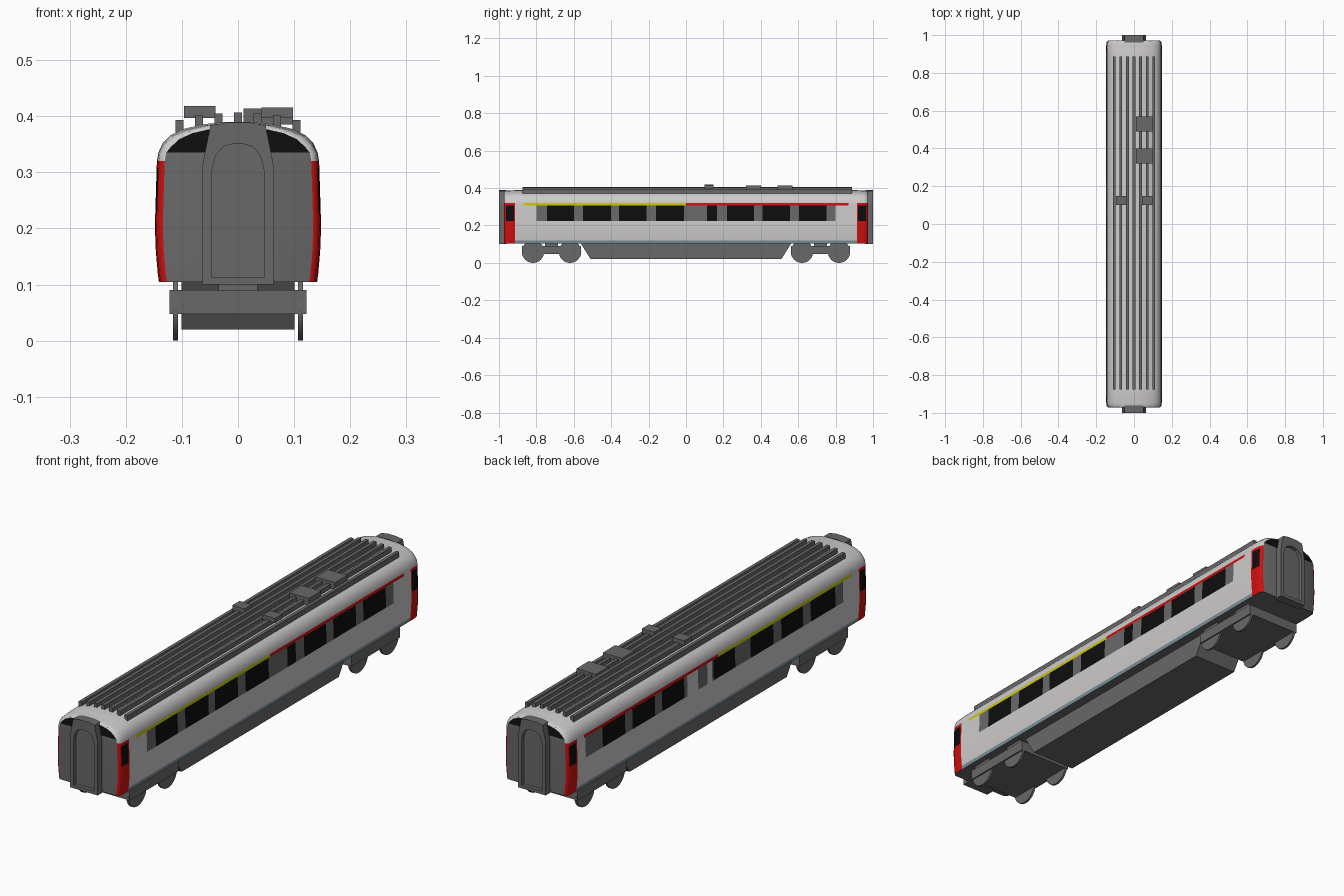
import bpy, bmesh, math

if "Cube" in bpy.data.objects:
    bpy.data.objects.remove(bpy.data.objects["Cube"])

COLOURS = {
    "light_paint": (0.62, 0.60, 0.60), "grey": (0.14, 0.14, 0.14),
    "black_glass": (0.004, 0.004, 0.004), "red": (0.62, 0.005, 0.005),
    "yellow": (0.58, 0.58, 0.002), "blue_grey": (0.20, 0.28, 0.33),
}
NAMES = list(COLOURS)
MATS = []
for n, c in COLOURS.items():
    m = bpy.data.materials.new(n)
    m.diffuse_color = (*c, 1)
    m.use_nodes = True
    m.node_tree.nodes["Principled BSDF"].inputs["Base Color"].default_value = m.diffuse_color
    MATS.append(m)
LIGHT, GREY, BLACK, RED, YELLOW, BLUE = range(6)


def finish(name, bm, mats, smooth=False):
    bmesh.ops.recalc_face_normals(bm, faces=bm.faces)
    me = bpy.data.meshes.new(name)
    bm.to_mesh(me)
    bm.free()
    for i in mats:
        me.materials.append(MATS[i])
    ob = bpy.data.objects.new(name, me)
    bpy.context.collection.objects.link(ob)
    if smooth:
        bpy.context.view_layer.objects.active = ob
        ob.select_set(True)
        bpy.ops.object.shade_smooth_by_angle(angle=math.radians(30))
        ob.select_set(False)
    return ob


def box(name, x, y, z, mat=GREY, taper=0.0):
    """Box from ranges; taper shortens the bottom at both y ends."""
    bm = bmesh.new()
    bmesh.ops.create_cube(bm, size=1)
    for v in bm.verts:
        low = v.co.z < 0
        s = 1 if v.co.y > 0 else -1
        v.co = (x[v.co.x > 0], y[v.co.y > 0] - (s * taper if low else 0), z[v.co.z > 0])
    return finish(name, bm, [mat])


def inside(v, spans):
    return any(a < v < b for a, b in spans)


# Body shell: half profile lofted along y, painted by position
HALF = [(0.141, 0.105), (0.143, 0.12), (0.1465, 0.16), (0.148, 0.20), (0.1475, 0.225),
        (0.145, 0.308), (0.1445, 0.32), (0.142, 0.335), (0.134, 0.353), (0.119, 0.367),
        (0.095, 0.378), (0.060, 0.386), (0.025, 0.3895)]
PROFILE = [(-x, z) for x, z in HALF] + [(x, z) for x, z in reversed(HALF)]
RIGHT_GLASS = [(-0.743, -0.60), (-0.551, -0.40), (-0.358, -0.21), (-0.16, -0.01),
               (0.112, 0.166), (0.22, 0.364), (0.41, 0.556), (0.604, 0.75)]
LEFT_GLASS = [(-0.76, -0.60), (-0.55, -0.41), (-0.358, -0.21), (-0.11, 0.03),
              (0.22, 0.364), (0.41, 0.556), (0.604, 0.75)]
RIGHT_BAND = [(-0.80, 0.80)]
LEFT_BAND = [(-0.81, 0.04), (0.07, 0.13), (0.20, 0.86)]
# end rounding: |y| -> (inset in x, drop of the roof)
ENDS = {0.972: (0.014, 0.008), 0.969: (0.008, 0.005), 0.962: (0.003, 0.003),
        0.945: (0.001, 0.002), 0.92: (0, 0.001), 0.914: (0, 0), 0.87: (0, 0)}
stations = {s * y for y in ENDS for s in (-1, 1)} | {0.0}
for spans in (RIGHT_GLASS, LEFT_GLASS, RIGHT_BAND, LEFT_BAND):
    for a, b in spans:
        stations |= {a, b}
stations = sorted(stations)


def paint(x, y, z):
    ay = abs(y)
    if z > 0.32:
        return LIGHT
    window = 0.225 < z < 0.308
    if ay > 0.914:
        return BLACK if window and 0.92 < ay < 0.962 else RED
    if z < 0.12:
        return BLUE
    if z > 0.308 and ay < 0.87:
        return YELLOW if y < 0 else RED
    if window:
        if inside(y, RIGHT_GLASS if x > 0 else LEFT_GLASS):
            return BLACK
        if inside(y, RIGHT_BAND if x > 0 else LEFT_BAND):
            return GREY
    return LIGHT


bm = bmesh.new()
rings = []
for y in stations:
    dx, dz = ENDS.get(abs(y), (0, 0))
    rings.append([bm.verts.new((x - math.copysign(min(dx, abs(x) * 0.3), x), y,
                                z - (dz if z > 0.34 else 0))) for x, z in PROFILE])
n = len(PROFILE)
for r0, r1 in zip(rings, rings[1:]):
    for i in range(n):
        j = (i + 1) % n
        f = bm.faces.new((r0[i], r0[j], r1[j], r1[i]))
        c = f.calc_center_median()
        f.material_index = GREY if j == 0 else paint(*c)
# End walls: grey below, dark glass above
for r in (rings[0], rings[-1]):
    for i in range(len(HALF) - 1):
        f = bm.faces.new((r[i], r[i + 1], r[n - 2 - i], r[n - 1 - i]))
        f.material_index = BLACK if f.calc_center_median().z > 0.335 else GREY
finish("body_shell", bm, range(6), smooth=True)

# Gangways with arched recess at both ends
OUTER = [(0.063, 0.10), (0.063, 0.315), (0.056, 0.35), (0.049, 0.384), (0.02, 0.389)]
INNER = [(0.046, 0.113), (0.046, 0.305), (0.040, 0.33), (0.026, 0.346), (0.009, 0.351)]


def ring(bm, half, y):
    pts = half + [(-x, z) for x, z in reversed(half)]
    return [bm.verts.new((x, y, z)) for x, z in pts]


for s, label in ((-1, "front"), (1, "back")):
    bm = bmesh.new()
    loops = [ring(bm, OUTER, s * 0.96), ring(bm, OUTER, s * 1.0),
             ring(bm, INNER, s * 1.0), ring(bm, INNER, s * 0.985)]
    for a, b in zip(loops, loops[1:]):
        for i in range(len(a)):
            j = (i + 1) % len(a)
            bm.faces.new((a[i], a[j], b[j], b[i]))
    bm.faces.new(loops[-1])
    bm.faces.new(loops[0])
    finish(label + "_gangway", bm, [GREY])

# Roof ribs
for i, top in zip(range(-3, 4), (0.393, 0.402, 0.405, 0.407, 0.405, 0.402, 0.393)):
    x = i * 0.0347
    box(f"roof_rib_{i + 4}", (x - 0.007, x + 0.007), (-0.875, 0.887), (top - 0.028, top))

# Roof equipment
box("roof_unit_middle", (0.01, 0.098), (0.32, 0.40), (0.385, 0.414))
box("roof_unit_rear", (0.01, 0.098), (0.49, 0.57), (0.385, 0.414))
box("roof_vent_left", (-0.096, -0.04), (0.10, 0.147), (0.397, 0.418))
box("roof_vent_right", (0.042, 0.098), (0.10, 0.147), (0.397, 0.416))

# Underfloor equipment skirt
box("underfloor_skirt", (-0.101, 0.101), (-0.565, 0.565), (0.02, 0.108), taper=0.055)

# Bogies and wheels
for s, label in ((-1, "front"), (1, "back")):
    c = s * 0.719
    box(label + "_bogie_frame", (-0.122, 0.122), (c - 0.158, c + 0.158), (0.048, 0.09))
    box(label + "_bogie_pivot", (-0.035, 0.035), (c - 0.035, c + 0.035), (0.085, 0.108))
    for k in (-1, 1):
        for side in (-1, 1):
            bm = bmesh.new()
            bmesh.ops.create_cone(bm, cap_ends=True, segments=32, radius1=0.06,
                                  radius2=0.06, depth=0.009)
            for v in bm.verts:
                v.co = (v.co.z + side * 0.1115, c + k * 0.099 + v.co.x, 0.06 + v.co.y)
            finish(label + "_wheel", bm, [GREY], smooth=True)
